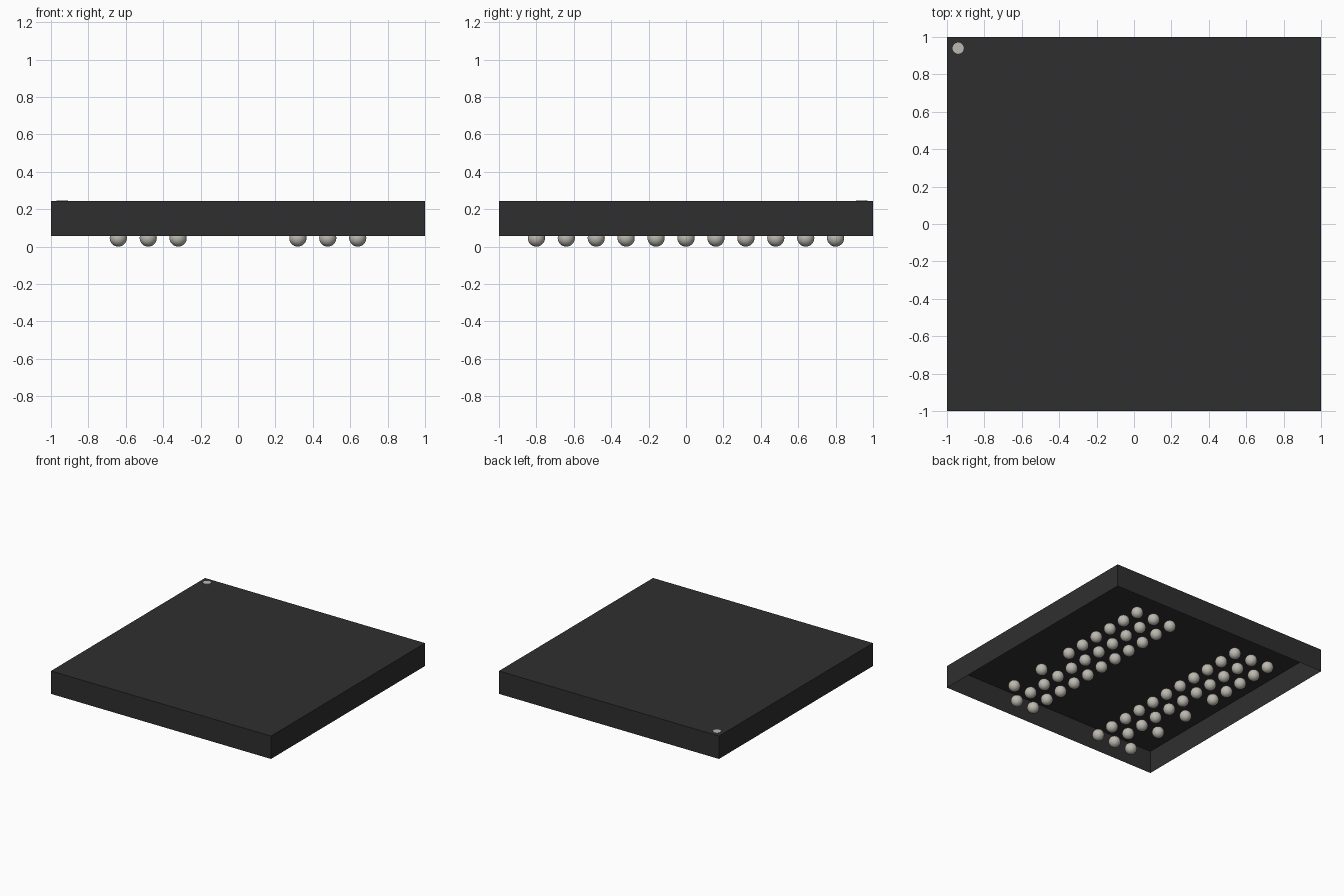
import bpy, bmesh
from mathutils import Matrix

cube = bpy.data.objects.get("Cube")
if cube:
    bpy.data.objects.remove(cube, do_unlink=True)

BOTTOM, TOP = 0.056, 0.244
PITCH, BALL_R = 0.16, 0.046


def make_material(name, rgb, roughness):
    mat = bpy.data.materials.new(name)
    mat.use_nodes = True
    mat.diffuse_color = (*rgb, 1)
    bsdf = mat.node_tree.nodes["Principled BSDF"]
    bsdf.inputs["Base Color"].default_value = (*rgb, 1)
    bsdf.inputs["Roughness"].default_value = roughness
    return mat


def make_object(name, bm, mat):
    mesh = bpy.data.meshes.new(name)
    bm.to_mesh(mesh)
    bm.free()
    mesh.materials.append(mat)
    obj = bpy.data.objects.new(name, mesh)
    bpy.context.collection.objects.link(obj)
    return obj


black = make_material("black_resin", (0.028, 0.028, 0.028), 0.6)
solder = make_material("pale_solder", (0.50, 0.485, 0.43), 0.5)

# Package body: a thin shell, open underneath
bm = bmesh.new()
bmesh.ops.create_cube(bm, size=1, matrix=Matrix.Translation((0, 0, (BOTTOM + TOP) / 2))
                      @ Matrix.Diagonal((2, 2, TOP - BOTTOM, 1)))
bmesh.ops.delete(bm, geom=[f for f in bm.faces if f.normal.z < -0.5], context='FACES_ONLY')
make_object("package_body", bm, black)

# Corner marker: a flat disc on the top face
bm = bmesh.new()
bmesh.ops.create_cone(bm, cap_ends=True, segments=32, radius1=0.03, radius2=0.03,
                      depth=0.002, matrix=Matrix.Translation((-0.94, 0.94, TOP + 0.001)))
make_object("corner_marker", bm, solder)

# Solder balls: two banks of three columns, with gaps in the outer columns
gaps = {3: (-1, -3, -5), -3: (0, -2, -4)}
columns = [(side * n, n * side - side) for side in (-1, 1) for n in (2, 3, 4)]
bm = bmesh.new()
for col, key in columns:
    for row in range(-5, 6):
        if row in gaps.get(key, ()):
            continue
        bmesh.ops.create_uvsphere(bm, u_segments=24, v_segments=14, radius=BALL_R,
                                  matrix=Matrix.Translation((col * PITCH, row * PITCH, BALL_R)))
for face in bm.faces:
    face.smooth = True
make_object("solder_balls", bm, solder)
